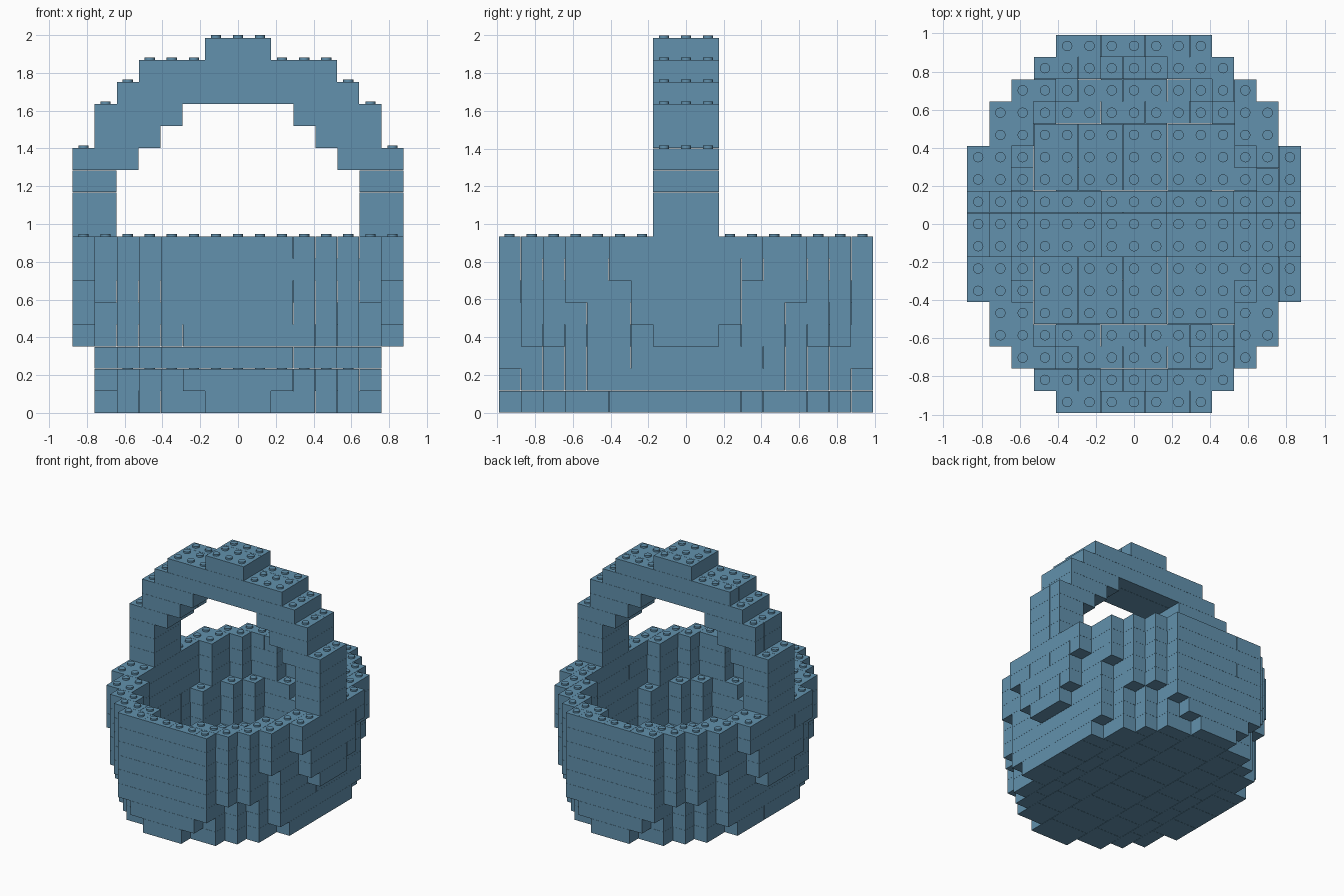
import bpy, bmesh
from mathutils import Matrix

U = 0.1168            # stud pitch and course height
GAP = 0.0008          # seam between neighbouring bricks
STUD_R, STUD_H = 0.027, 0.0145

cube = bpy.data.objects.get("Cube")
if cube:
    bpy.data.objects.remove(cube)

blue = bpy.data.materials.new("slate_blue_plastic")
blue.use_nodes = True
COLOR = (0.122, 0.283, 0.418, 1)
blue.diffuse_color = COLOR
blue.node_tree.nodes["Principled BSDF"].inputs["Base Color"].default_value = COLOR

# Half widths of the plan for each row counted from the middle
BASE = [6, 6, 6, 6, 5, 5, 4, 3, 1]
RIM = [7, 7, 7, 7, 6, 6, 5, 4, 3]
# Inner edge of the wall, lower and upper courses
LOW_INNER = [6, 6, 6, 5, 5, 4, 3, 1, 0]
RIM_INNER = [6, 6, 6, 6, 5, 5, 4, 2, 0]
# Course at which each overhanging cell begins
FLARE = {(2, 8): 1, (3, 8): 2, (6, 4): 1, (6, 5): 5, (4, 7): 3, (5, 6): 3,
         (7, 0): 3, (7, 1): 3, (7, 2): 4, (7, 3): 6}
# Handle courses: inner and outer cell on each side
HANDLE = [(6, 7), (6, 7), (6, 7), (5, 7), (4, 6), (3, 6), (0, 5), (0, 4), (0, 1)]
WALL_TOP = 8
FLOOR_TOP = 2


def basket_has(x, y, z):
    ax, ay = abs(x), abs(y)
    if ax > RIM[ay]:
        return False
    if ax > BASE[ay] and z < FLARE.get((ax, ay), 0):
        return False
    if z < FLOOR_TOP:
        return True
    if z < 5:
        inner = LOW_INNER[ay]
        if ay == 7 and z < 4:
            inner = 0
        return ax >= inner
    return ax >= RIM_INNER[ay]


def course_cells(z):
    if z < WALL_TOP:
        return {(x, y) for x in range(-7, 8) for y in range(-8, 9)
                if basket_has(x, y, z)}
    lo, hi = HANDLE[z - WALL_TOP]
    return {(x, y) for x in range(-7, 8) for y in (-1, 0, 1)
            if lo <= abs(x) <= hi}


def split_into_bricks(cells, along_x, longest):
    """Cover the cells with bricks one or two studs wide."""
    left = set(cells)
    sx, sy = (1, 0) if along_x else (0, 1)
    order = sorted(left, key=lambda c: (c[1], c[0]) if along_x else c)
    for x, y in order:
        if (x, y) not in left:
            continue
        n = 1
        while n < longest and (x + n * sx, y + n * sy) in left:
            n += 1
        run = [(x + i * sx, y + i * sy) for i in range(n)]
        side = [(a + sy, b + sx) for a, b in run]
        if all(c in left for c in side):
            run += side
        left -= set(run)
        yield run


def add_brick(bm, run, z):
    xs, ys = [c[0] for c in run], [c[1] for c in run]
    w, d = max(xs) - min(xs) + 1, max(ys) - min(ys) + 1
    centre = ((min(xs) + max(xs)) / 2 * U, (min(ys) + max(ys)) / 2 * U, (z + 0.5) * U)
    size = (w * U - 2 * GAP, d * U - 2 * GAP, U - GAP, 1)
    bmesh.ops.create_cube(bm, size=1,
                          matrix=Matrix.Translation(centre) @ Matrix.Diagonal(size))


def add_stud(bm, x, y, z):
    place = Matrix.Translation((x * U, y * U, (z + 1) * U + STUD_H / 2 - GAP))
    bmesh.ops.create_cone(bm, cap_ends=True, segments=16, radius1=STUD_R,
                          radius2=STUD_R, depth=STUD_H, matrix=place)


def make_object(name, bm):
    mesh = bpy.data.meshes.new(name)
    bm.to_mesh(mesh)
    bm.free()
    mesh.materials.append(blue)
    obj = bpy.data.objects.new(name, mesh)
    bpy.context.collection.objects.link(obj)
    return obj


# Stack the courses, with studs wherever nothing sits on top
courses = [course_cells(z) for z in range(WALL_TOP + len(HANDLE))] + [set()]
studs = bmesh.new()
for z, cells in enumerate(courses[:-1]):
    bm = bmesh.new()
    if z < WALL_TOP:
        part = "floor" if z < FLOOR_TOP else "wall"
        bricks = split_into_bricks(cells, z % 2 == 0, 8 if z >= 5 else 6)
    else:
        part = "handle"
        bricks = split_into_bricks(cells, True, 11)
    for run in bricks:
        add_brick(bm, run, z)
    make_object(f"{part}_course_{z + 1}", bm)
    for x, y in sorted(cells - courses[z + 1]):
        add_stud(studs, x, y, z)

# Round studs with crisp rims
stud_obj = make_object("studs", studs)
bpy.ops.object.select_all(action='DESELECT')
stud_obj.select_set(True)
bpy.context.view_layer.objects.active = stud_obj
bpy.ops.object.shade_smooth_by_angle()
